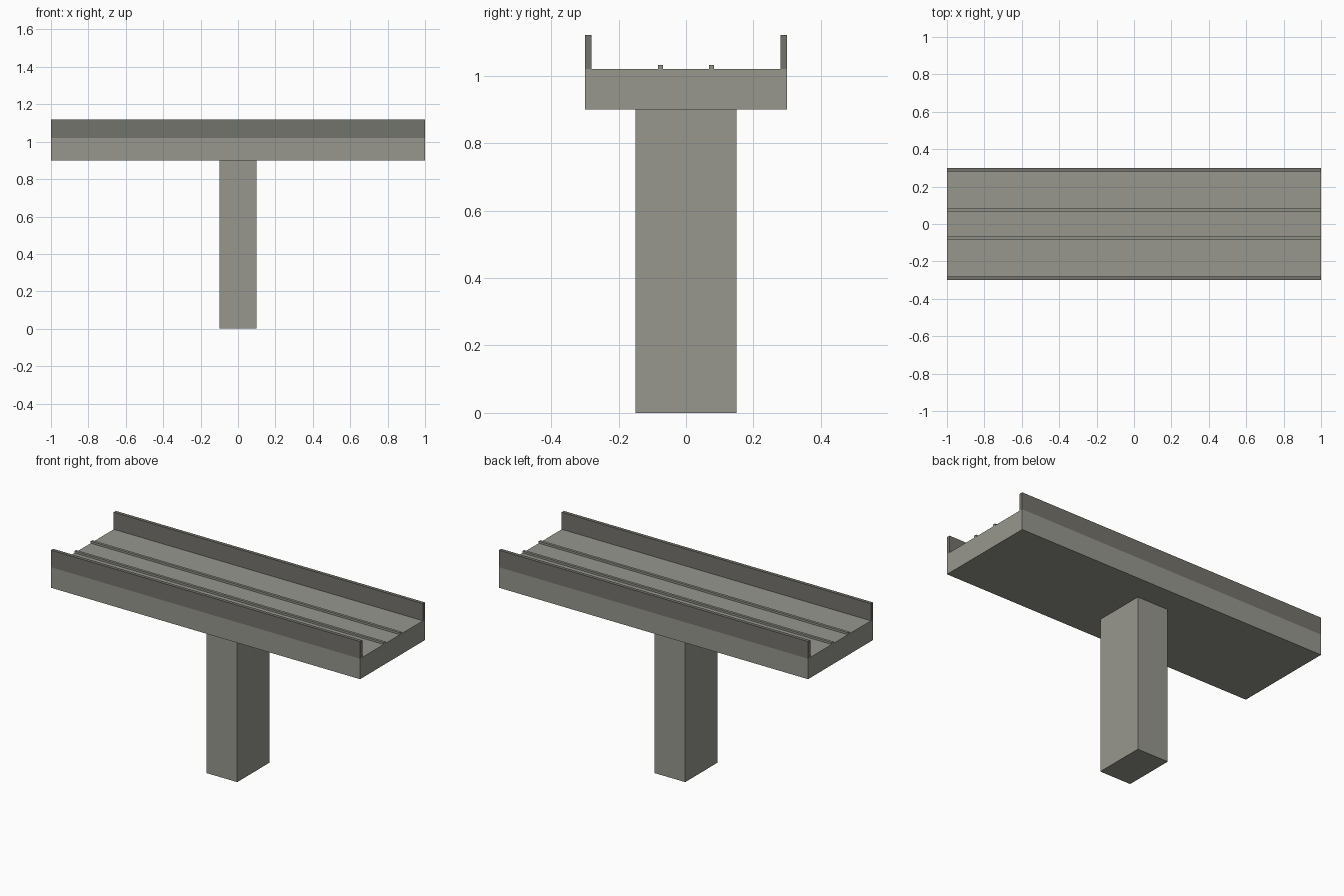
import bpy

cube = bpy.data.objects.get("Cube")
if cube:
    bpy.data.objects.remove(cube, do_unlink=True)


def material(name, colour):
    mat = bpy.data.materials.new(name)
    mat.use_nodes = True
    mat.diffuse_color = colour
    mat.node_tree.nodes["Principled BSDF"].inputs["Base Color"].default_value = colour
    return mat


def box(name, centre_y, size, bottom, mat):
    """Flat-faced box centred on x, resting on the given height."""
    bpy.ops.mesh.primitive_cube_add(size=1)
    obj = bpy.context.object
    obj.name = name
    for v in obj.data.vertices:
        v.co.x *= size[0]
        v.co.y = v.co.y * size[1] + centre_y
        v.co.z = (v.co.z + 0.5) * size[2] + bottom
    obj.data.materials.append(mat)
    return obj


concrete = material("light concrete", (0.31, 0.31, 0.275, 1))
parapet = material("dark concrete", (0.175, 0.172, 0.15, 1))
steel = material("rail steel", (0.28, 0.28, 0.25, 1))

LENGTH = 2.0
PIER_TOP = 0.9
DECK_TOP = 1.02

# Supporting pier and deck slab
box("pier", 0, (0.2, 0.3, PIER_TOP), 0, concrete)
box("deck", 0, (LENGTH, 0.6, DECK_TOP - PIER_TOP), PIER_TOP, concrete)

# Side walls and track rails, one of each per side
for side, sign in (("front", -1), ("back", 1)):
    box(side + "_side_wall", sign * 0.29, (LENGTH, 0.02, 0.1), DECK_TOP, parapet)
    box(side + "_rail", sign * 0.075, (LENGTH, 0.015, 0.012), DECK_TOP, steel)
